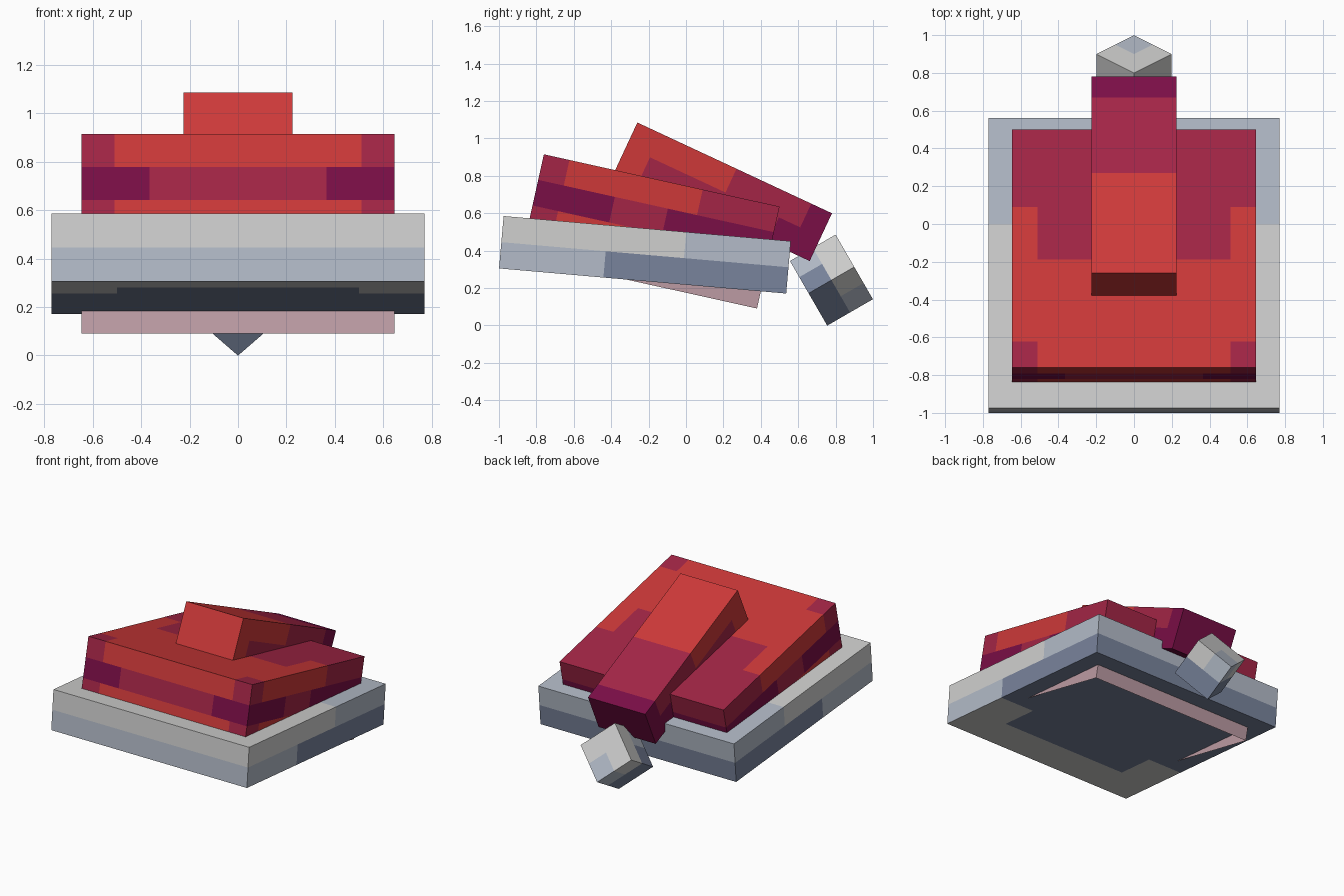
import bpy, bmesh
from math import radians
from mathutils import Matrix, Vector

if "Cube" in bpy.data.objects:
    bpy.data.objects.remove(bpy.data.objects["Cube"], do_unlink=True)


def linear(c):
    c /= 255
    return c / 12.92 if c <= 0.04045 else ((c + 0.055) / 1.055) ** 2.4


def material(name, *rgb):
    mat = bpy.data.materials.new(name)
    colour = [linear(c) for c in rgb] + [1]
    mat.use_nodes = True
    mat.diffuse_color = colour
    mat.node_tree.nodes["Principled BSDF"].inputs["Base Color"].default_value = colour
    return mat


RED = material("bright red", 205, 57, 57)
CRIMSON = material("crimson", 163, 37, 70)
PURPLE = material("deep purple", 122, 14, 70)
GREY = material("pale grey", 208, 208, 207)
LIGHT = material("light blue grey", 179, 187, 200)
MID = material("slate blue", 121, 132, 156)
PINK = material("dusty pink", 188, 155, 163)


def block(name, size, corner, tilt, cuts, rule, palette, spin=0, origin=(0, 0, 0), open_base=False):
    """Tilted box, sliced along the colour borders and painted by a rule on local position."""
    bm = bmesh.new()
    bmesh.ops.create_cube(bm, size=1)
    bmesh.ops.scale(bm, vec=size, verts=bm.verts)
    bmesh.ops.translate(bm, vec=origin, verts=bm.verts)
    if open_base:
        base = min(bm.faces, key=lambda f: f.calc_center_median().z)
        bmesh.ops.delete(bm, geom=[base], context="FACES")
    for axis, places in enumerate(cuts):
        normal = Vector([int(i == axis) for i in range(3)])
        for place in places:
            bmesh.ops.bisect_plane(bm, geom=bm.verts[:] + bm.edges[:] + bm.faces[:],
                                   plane_co=normal * place, plane_no=normal)
    bm.transform(Matrix.Rotation(radians(spin), 4, "Y"))
    bm.normal_update()
    for face in bm.faces:
        p = face.calc_center_median()
        face.material_index = palette.index(rule(abs(p.x), p.y, p.z, face.normal))
    mesh = bpy.data.meshes.new(name)
    bm.to_mesh(mesh)
    bm.free()
    for mat in palette:
        mesh.materials.append(mat)
    obj = bpy.data.objects.new(name, mesh)
    obj.location = (0, *corner)
    obj.rotation_euler.x = radians(tilt)
    bpy.context.collection.objects.link(obj)


def from_top_front(name, width, length, height, corner, tilt, cuts, rule, palette, **extra):
    """Block whose local origin is the middle of its top front edge."""
    block(name, (width, length, height), corner, tilt, cuts, rule, palette,
          origin=(0, length / 2, -height / 2), **extra)


# Wide grey tray
def tray_rule(x, y, z, n):
    if n.z < -0.9:
        return MID if y > 0.56 or (x < 0.5 and y > 0.28) else GREY
    if z > -0.14:
        return GREY if y < 0.98 else LIGHT
    return LIGHT if y < 0.56 else MID


from_top_front("tray", 1.54, 1.541, 0.281, (-0.975, 0.585), -5,
               ([-0.5, 0.5], [0.28, 0.56, 0.98], [-0.14]), tray_rule, [GREY, LIGHT, MID])


# Red body sunk through the tray, open underneath
def body_rule(x, y, z, n):
    if n.z > 0.9:
        if y < 0.14:
            return CRIMSON if x > 0.51 else RED
        return CRIMSON if y > 0.87 or (x < 0.5 and y > 0.585) else RED
    if z < -0.42:
        return PINK
    if -0.28 < z < -0.14:
        return CRIMSON if 0.42 < y < 0.71 or (y < 0.01 and x < 0.365) else PURPLE
    corner = y < 0.14 and x > 0.51
    return CRIMSON if corner or y > 0.85 else RED


from_top_front("body", 1.29, 1.291, 0.558, (-0.76, 0.915), -12.5,
               ([-0.51, -0.365, 0.365, 0.51], [0.14, 0.42, 0.585, 0.71, 0.87], [-0.14, -0.28, -0.42]),
               body_rule, [RED, CRIMSON, PURPLE, PINK], open_base=True)


# Sloping red neck
def neck_rule(x, y, z, n):
    if abs(n.y) > 0.9:
        return RED if y < 0.1 else PURPLE
    first, second = (0.585, 1.026) if z > -0.14 else (0.14, 0.9)
    return RED if y < first else CRIMSON if y < second else PURPLE


from_top_front("neck", 0.45, 1.148, 0.282, (-0.26, 1.085), -25,
               ([], [0.14, 0.585, 0.9, 1.026], [-0.14]), neck_rule, [RED, CRIMSON, PURPLE])


# Grey cube at the back, standing on one edge
def knob_rule(x, y, z, n):
    if y > 0:
        return LIGHT if z < -0.08 else GREY
    return LIGHT if z > 0.08 else MID


block("rear_cube", (0.282, 0.282, 0.282), (0.7775, 0.2425), 30,
      ([0], [0], [0]), knob_rule, [GREY, LIGHT, MID], spin=45)
